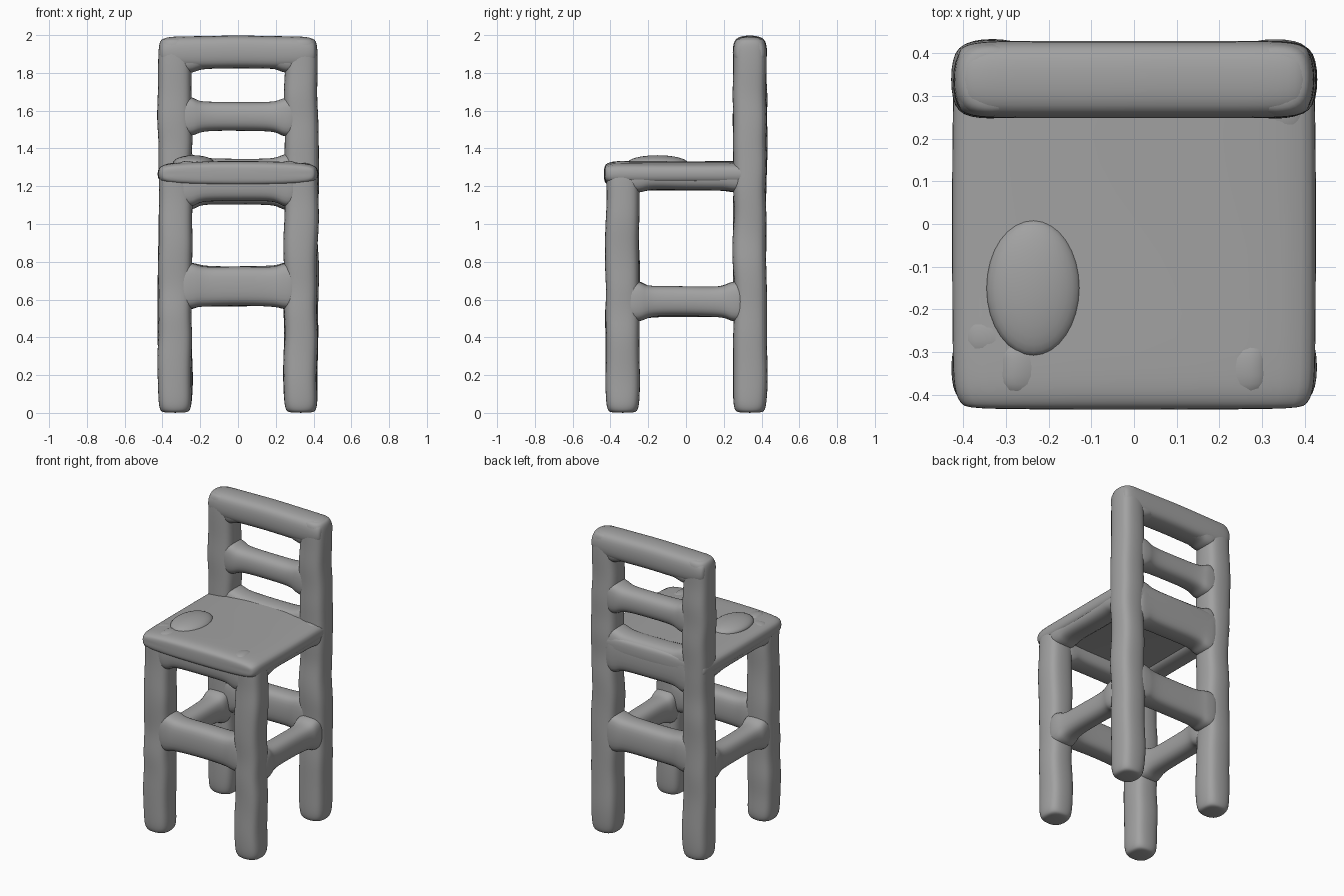
import bpy, bmesh, random
from mathutils import Vector

random.seed(4)
if "Cube" in bpy.data.objects:
    bpy.data.objects.remove(bpy.data.objects["Cube"], do_unlink=True)

GREY = (0.36, 0.36, 0.36, 1)
clay = bpy.data.materials.new("clay_grey")
clay.use_nodes = True
clay.diffuse_color = GREY
clay.node_tree.nodes["Principled BSDF"].inputs["Base Color"].default_value = GREY


def finish(bm, name, levels):
    bmesh.ops.recalc_face_normals(bm, faces=bm.faces)
    for f in bm.faces:
        f.smooth = True
    mesh = bpy.data.meshes.new(name)
    bm.to_mesh(mesh)
    bm.free()
    mesh.materials.append(clay)
    obj = bpy.data.objects.new(name, mesh)
    bpy.context.collection.objects.link(obj)
    if levels:
        mod = obj.modifiers.new("round", 'SUBSURF')
        mod.levels = mod.render_levels = levels
    return obj


def beam(name, axis, stations, chamfer=0.035):
    """Soft bar along an axis; station = (along, centre a, centre b, half a, half b)."""
    bm = bmesh.new()
    rings = []
    for t, ca, cb, ha, hb in stations:
        c = min(chamfer, ha * 0.6, hb * 0.6)
        ring = []
        for a, b in ((ha, hb - c), (ha - c, hb), (c - ha, hb), (-ha, hb - c),
                     (-ha, c - hb), (c - ha, -hb), (ha - c, -hb), (ha, c - hb)):
            p = [ca + a, cb + b]
            p.insert("xyz".index(axis), t)
            ring.append(bm.verts.new(Vector(p)))
        rings.append(ring)
    for r, s in zip(rings, rings[1:]):
        for i in range(8):
            j = (i + 1) % 8
            bm.faces.new((r[i], r[j], s[j], s[i]))
    bm.faces.new(rings[0])
    bm.faces.new(rings[-1])
    return finish(bm, name, 2)


def wobble(size=0.006):
    return random.uniform(-size, size)


def post(name, x, y, height, half=0.09):
    """Upright with rounded ends and a slightly hand-shaped surface."""
    n = round(height / 0.13)
    st = [(0.0, x, y, 0.065, 0.065), (0.012, x, y, 0.08, 0.08), (0.05, x, y, half, half)]
    for i in range(1, n):
        st.append((0.05 + (height - 0.1) * i / n, x + wobble(), y + wobble(),
                   half + wobble(0.004), half + wobble(0.004)))
    st += [(height - 0.05, x, y, half, half), (height - 0.012, x, y, 0.08, 0.08),
           (height, x, y, 0.06, 0.06)]
    return beam(name, "z", st)


def rail(name, axis, side, low, high, half, flare=0.03):
    """Cross bar between two uprights, swelling where it meets them."""
    mid, hb = (low + high) / 2, (high - low) / 2
    st = []
    for t in (-0.34, -0.245, -0.215, -0.17, 0, 0.17, 0.215, 0.245, 0.34):
        grow = flare if abs(t) > 0.24 else flare * 0.35 if abs(t) > 0.2 else 0
        st.append((t, side, mid + wobble(0.004), min(half + grow, 0.086), hb + grow))
    return beam(name, axis, st)


# Uprights: short in front, full height behind
for side, x in (("right", -0.333), ("left", 0.333)):
    post("front_leg_" + side, x, -0.335, 1.31)
    post("back_post_" + side, x, 0.338, 1.985)
    rail("side_stretcher_" + side, "y", x, 0.51, 0.67, 0.07)
    rail("side_apron_" + side, "y", x, 1.18, 1.31, 0.083, 0.015)

# Cross bars
rail("front_stretcher", "x", -0.335, 0.565, 0.775, 0.078, 0.02)
rail("back_stretcher", "x", 0.338, 0.565, 0.78, 0.078, 0.02)
rail("front_apron", "x", -0.335, 1.12, 1.31, 0.086)
rail("back_apron", "x", 0.338, 1.10, 1.345, 0.086)
rail("middle_slat", "x", 0.338, 1.49, 1.645, 0.073)
rail("top_rail_fillet", "x", 0.338, 1.825, 1.95, 0.084)

# Top rail runs over both posts
beam("top_rail", "x", [(s * t, 0.338, 1.907 + dz, h, v) for s, t, dz, h, v in (
    (-1, 0.415, 0, 0.065, 0.055), (-1, 0.40, 0, 0.08, 0.075), (-1, 0.36, 0, 0.092, 0.088),
    (-1, 0.2, 0, 0.092, 0.088), (1, 0, 0.006, 0.092, 0.088), (1, 0.2, 0, 0.092, 0.088),
    (1, 0.36, 0, 0.092, 0.088), (1, 0.40, 0, 0.08, 0.075), (1, 0.415, 0, 0.065, 0.055))])

# Seat slab with rounded rim
beam("seat", "y", [(-0.435, 0, 1.265, 0.38, 0.035), (-0.425, 0, 1.265, 0.405, 0.055),
                   (-0.39, 0, 1.265, 0.424, 0.07), (-0.3, 0, 1.265, 0.426, 0.07),
                   (0, 0, 1.265, 0.428, 0.068), (0.3, 0, 1.265, 0.426, 0.07),
                   (0.40, 0, 1.265, 0.42, 0.07), (0.425, 0, 1.265, 0.40, 0.05)], 0.04)

# Low lump on the seat
bm = bmesh.new()
bmesh.ops.create_uvsphere(bm, u_segments=32, v_segments=16, radius=1)
for v in bm.verts:
    v.co = Vector((-0.235 + 0.11 * v.co.x, -0.15 + 0.16 * v.co.y, 1.322 + 0.042 * v.co.z))
finish(bm, "seat_lump", 0)
